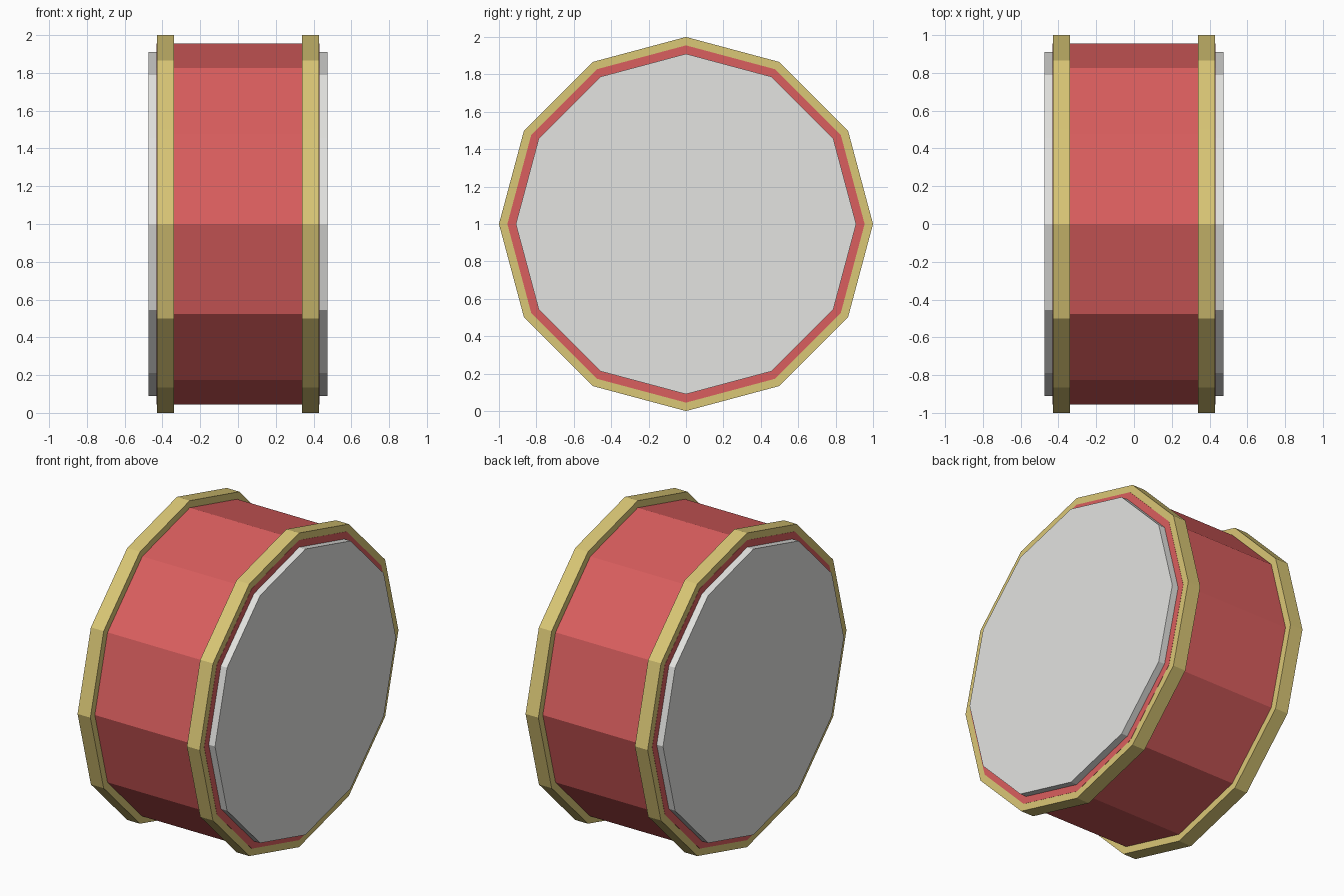
import bpy
import math

cube = bpy.data.objects.get("Cube")
if cube:
    bpy.data.objects.remove(cube, do_unlink=True)


def make_material(name, rgb):
    mat = bpy.data.materials.new(name)
    mat.use_nodes = True
    color = (*rgb, 1.0)
    mat.diffuse_color = color
    mat.node_tree.nodes["Principled BSDF"].inputs["Base Color"].default_value = color
    return mat


def make_disc(name, radius, x_min, x_max, mat):
    """Twelve-sided flat-shaded cylinder lying along x."""
    bpy.ops.mesh.primitive_cylinder_add(
        vertices=12, radius=radius, depth=x_max - x_min,
        location=((x_min + x_max) / 2, 0, 1), rotation=(0, math.pi / 2, 0))
    obj = bpy.context.object
    obj.name = name
    obj.data.name = name
    bpy.ops.object.transform_apply(location=False, rotation=True, scale=True)
    obj.data.materials.append(mat)
    return obj


red = make_material("red shell", (0.70, 0.112, 0.112))
gold = make_material("gold rim", (0.70, 0.57, 0.18))
skin = make_material("pale drumhead", (0.77, 0.77, 0.75))

# Shell, ending a hair proud of the rims
make_disc("drum_shell", 0.955, -0.431, 0.431, red)

# Rim hoops and raised drumheads on both ends
for side, sign in (("left", 1), ("right", -1)):
    for part, radius, inner, outer, mat in (
            ("rim", 1.0, 0.34, 0.43, gold),
            ("drumhead", 0.91, 0.40, 0.475, skin)):
        low, high = sorted((sign * inner, sign * outer))
        make_disc(f"{side}_{part}", radius, low, high, mat)
